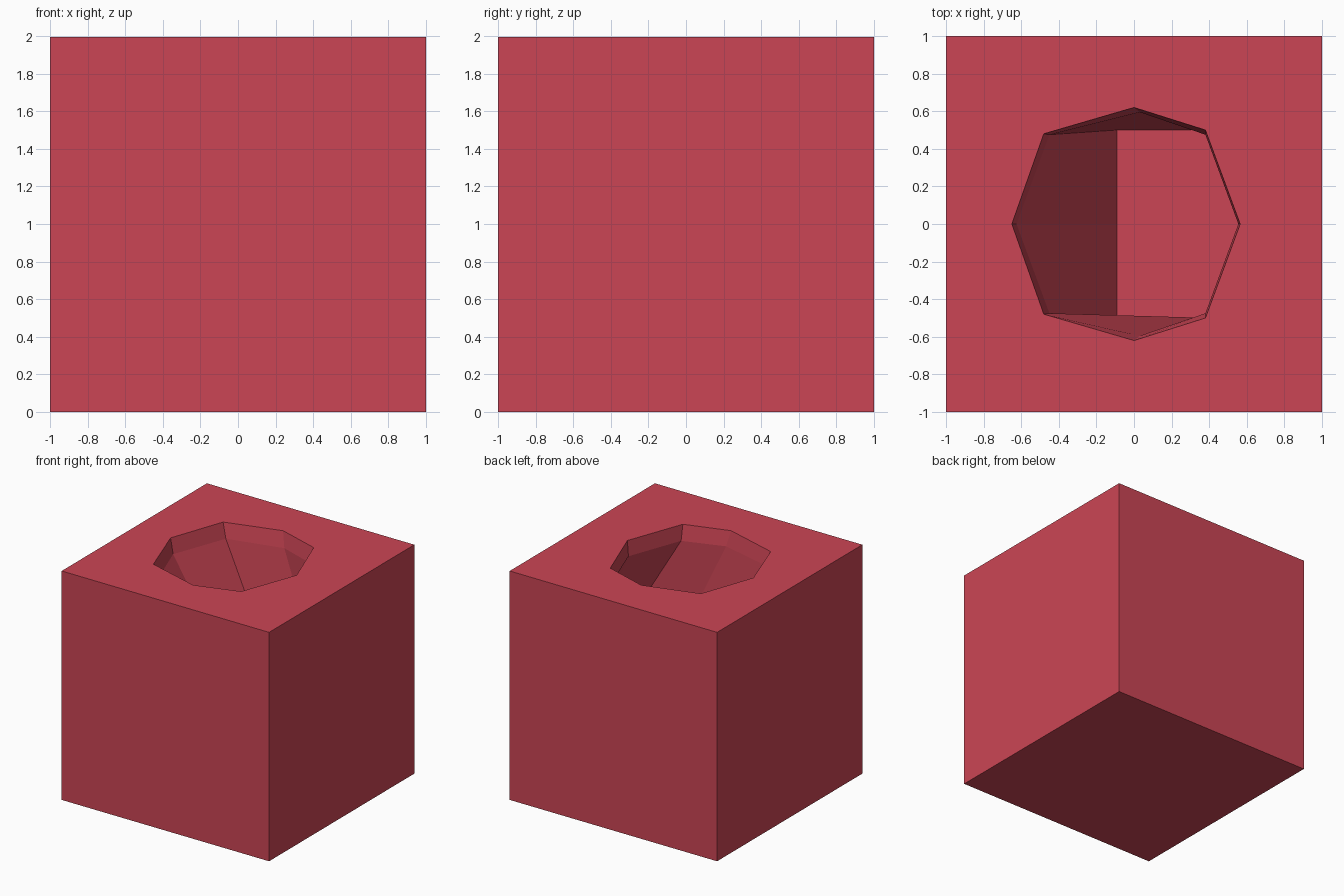
import bpy, bmesh

if "Cube" in bpy.data.objects:
    bpy.data.objects.remove(bpy.data.objects["Cube"])


def ring(bm, pts, z):
    return [bm.verts.new((x, y, z)) for x, y in pts]


def bridge(bm, a, b):
    for i in range(len(a)):
        j = (i + 1) % len(a)
        bm.faces.new((a[i], a[j], b[j], b[i]))


def mirrored(half):
    # half profile from +x round to -x, mirrored across the x axis
    return half + [(x, -y) for x, y in half[-2:0:-1]]


square = mirrored([(1, 0), (1, 1), (0, 1), (-1, 1), (-1, 0)])
rim = mirrored([(.565, 0), (.38, .5), (0, .62), (-.48, .48), (-.65, 0)])
lip = mirrored([(.555, 0), (.38, .475), (.03, .595), (-.45, .475), (-.625, 0)])
floor = mirrored([(.91, 0), (.91, .5), (.41, .5), (-.09, .5), (-.09, 0)])

# Block with a faceted pocket that undercuts towards +x
bm = bmesh.new()
loops = [ring(bm, square, 0), ring(bm, square, 1.995), ring(bm, rim, 1.995),
         ring(bm, lip, 1.86), ring(bm, floor, 1.0)]
for a, b in zip(loops, loops[1:]):
    bridge(bm, a, b)
bm.faces.new(loops[0][::-1])
bm.faces.new(loops[-1])
bmesh.ops.recalc_face_normals(bm, faces=bm.faces)

mesh = bpy.data.meshes.new("hollow_block")
bm.to_mesh(mesh)
bm.free()
block = bpy.data.objects.new("hollow_block", mesh)
bpy.context.collection.objects.link(block)

# Red surface
red = bpy.data.materials.new("red")
red.diffuse_color = (0.60, 0.06, 0.09, 1)
red.use_nodes = True
red.node_tree.nodes["Principled BSDF"].inputs["Base Color"].default_value = red.diffuse_color
mesh.materials.append(red)
